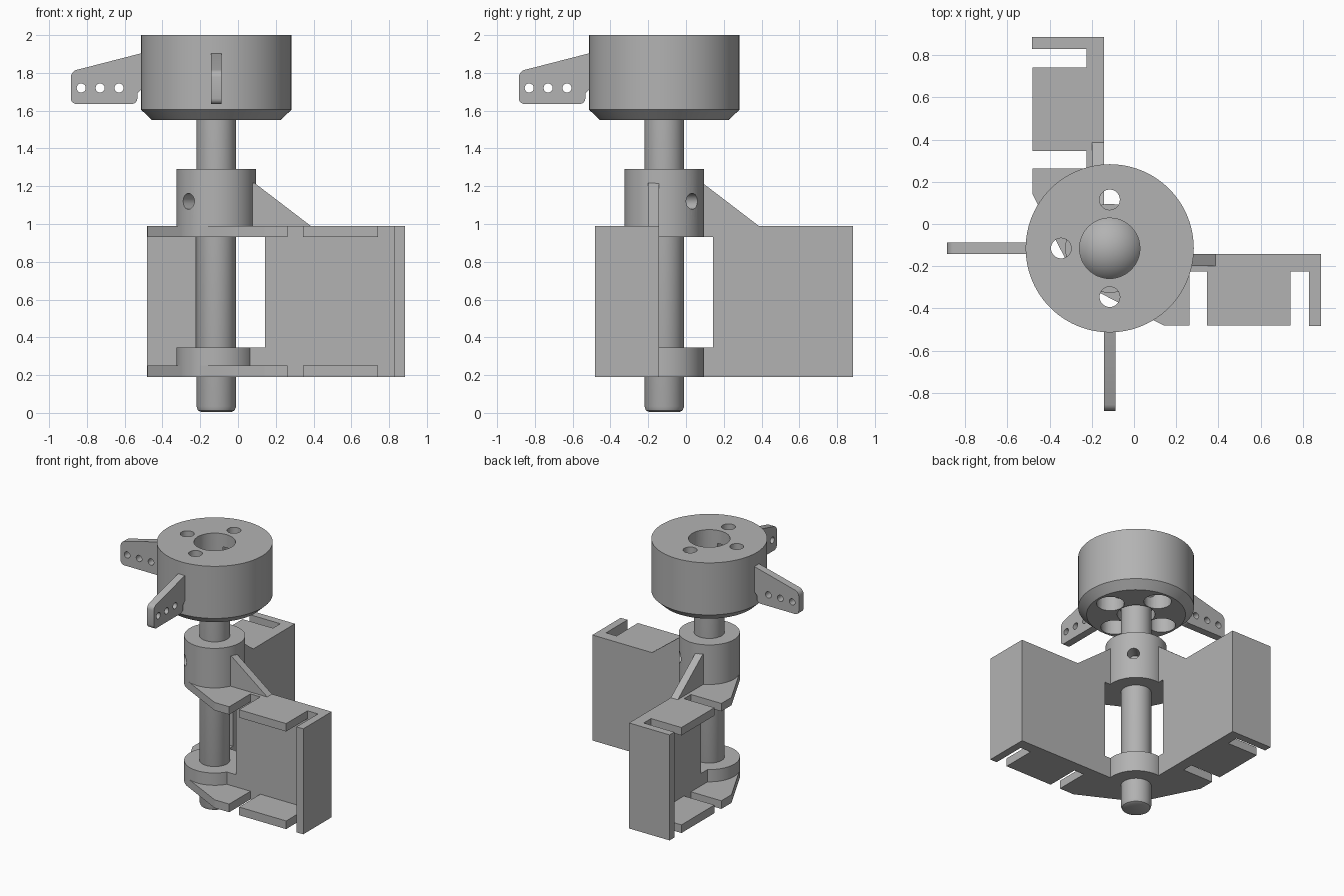
import bpy, bmesh, math
from mathutils import Matrix, Vector

if "Cube" in bpy.data.objects:
    bpy.data.objects.remove(bpy.data.objects["Cube"])

C = -0.115  # the shaft axis stands at x = y = C

grey = bpy.data.materials.new("plain grey")
grey.use_nodes = True
grey.diffuse_color = (0.45, 0.45, 0.45, 1)
grey.node_tree.nodes["Principled BSDF"].inputs["Base Color"].default_value = (0.45, 0.45, 0.45, 1)


def finish(name, bm):
    bmesh.ops.recalc_face_normals(bm, faces=bm.faces[:])
    mesh = bpy.data.meshes.new(name)
    bm.to_mesh(mesh)
    bm.free()
    mesh.materials.append(grey)
    ob = bpy.data.objects.new(name, mesh)
    bpy.context.collection.objects.link(ob)
    return ob


def lathe(name, profile, segments=64, at=(C, C)):
    """Closed solid turned from (radius, z) points."""
    bm = bmesh.new()
    verts = [bm.verts.new((r, 0, z)) for r, z in profile]
    edges = [bm.edges.new(p) for p in zip(verts, verts[1:])]
    bmesh.ops.spin(bm, geom=verts + edges, cent=(0, 0, 0), axis=(0, 0, 1),
                   angle=math.tau, steps=segments)
    bmesh.ops.remove_doubles(bm, verts=bm.verts[:], dist=1e-5)
    bmesh.ops.translate(bm, verts=bm.verts[:], vec=(*at, 0))
    return finish(name, bm)


def prism(name, points, lo, hi, axis="z", swap=False, rounded=None, radius=0.03):
    """Outline extruded along z, or an x-z outline extruded along y."""
    bm = bmesh.new()
    place = (lambda a, b, h: (a, b, h)) if axis == "z" else (lambda a, b, h: (a, h, b))
    face = bm.faces.new([bm.verts.new(place(a, b, lo)) for a, b in points])
    new = bmesh.ops.extrude_face_region(bm, geom=[face])["geom"]
    bmesh.ops.translate(bm, vec=place(0, 0, hi - lo),
                        verts=[v for v in new if isinstance(v, bmesh.types.BMVert)])
    bmesh.ops.recalc_face_normals(bm, faces=bm.faces[:])
    if rounded:
        corners = [e for e in bm.edges if abs(e.verts[0].co.y - e.verts[1].co.y) > 0.01
                   and rounded(e.verts[0].co)]
        bmesh.ops.bevel(bm, geom=corners, offset=radius, segments=4, profile=0.5, affect="EDGES")
    if swap:
        for v in bm.verts:
            v.co = Vector((v.co.y, v.co.x, v.co.z))
    return finish(name, bm)


def box(name, x, y, z, swap=False):
    return prism(name, [(x[0], y[0]), (x[1], y[0]), (x[1], y[1]), (x[0], y[1])], *z, swap=swap)


def rod(radius, start, end, segments=32):
    """Cylindrical cutter between two points."""
    start, end = Vector(start), Vector(end)
    way = end - start
    bm = bmesh.new()
    turn = way.to_track_quat("Z", "Y").to_matrix().to_4x4()
    bmesh.ops.create_cone(bm, cap_ends=True, segments=segments, radius1=radius, radius2=radius,
                          depth=way.length, matrix=Matrix.Translation((start + end) / 2) @ turn)
    ob = finish("cutter", bm)
    ob.hide_render = True
    return ob


def cut(ob, cutters):
    for c in cutters:
        mod = ob.modifiers.new("hole", "BOOLEAN")
        mod.operation, mod.solver, mod.object = "DIFFERENCE", "EXACT", c
    graph = bpy.context.evaluated_depsgraph_get()
    mesh = bpy.data.meshes.new_from_object(ob.evaluated_get(graph))
    ob.modifiers.clear()
    ob.data = mesh
    for c in cutters:
        bpy.data.objects.remove(c)


def smooth(ob):
    bpy.ops.object.select_all(action="DESELECT")
    ob.select_set(True)
    bpy.context.view_layer.objects.active = ob
    bpy.ops.object.shade_smooth_by_angle(angle=math.radians(30))


# Shaft with a rounded foot, and the ball on its top
shaft = lathe("shaft", [(0, 0.005), (0.08, 0.005), (0.097, 0.013), (0.105, 0.035),
                        (0.105, 1.72), (0, 1.72)])
ball_r, ball_z = 0.175, 1.74
arc = [math.pi * i / 24 - math.pi / 2 for i in range(25)]
ball = lathe("ball", [(ball_r * math.cos(a), ball_z + ball_r * math.sin(a)) for a in arc])

# Drum: chamfered below, four stepped holes and a central socket
drum = lathe("drum", [(0, 1.55), (0.34, 1.55), (0.398, 1.605), (0.398, 2.0), (0, 2.0)], 96)
holes = [rod(0.143, (C, C, 1.74), (C, C, 2.1), 48), rod(0.13, (C, C, 1.5), (C, C, 1.76), 48)]
for dx, dy in ((1, 0), (0, 1), (-1, 0), (0, -1)):
    x, y = C + 0.23 * dx, C + 0.23 * dy
    holes.append(rod(0.048, (x, y, 1.5), (x, y, 2.1)))
    holes.append(rod(0.095, (x, y, 1.5), (x, y, 1.9)))
cut(drum, holes)

# Collars around the shaft, the upper one cross-drilled for a screw
upper = lathe("upper_collar", [(0, 0.93), (0.21, 0.93), (0.21, 1.29), (0, 1.29)])
cut(upper, [rod(0.042, (C - 0.3, C - 0.3, 1.12), (C + 0.3, C + 0.3, 1.12))])
lower = lathe("lower_collar", [(0, 0.19), (0.21, 0.19), (0.21, 0.345), (0, 0.345)])

arm_outline = [(-0.48, 1.91), (-0.515, 1.903), (-0.885, 1.808), (-0.885, 1.635),
               (-0.533, 1.635), (-0.533, 1.69), (-0.515, 1.71), (-0.48, 1.71)]
plate_outline = [(-0.21, -0.302), (0.14, -0.48), (0.262, -0.48), (0.262, -0.142), (C, -0.142)]
gusset_outline = [(0.05, 0.95), (0.05, 1.22), (0.088, 1.217), (0.385, 0.99), (0.385, 0.95)]

# Two drilled arms and two bracket wings, mirrored across the diagonal
for side, swap in (("right", False), ("front", True)):
    arm = prism(side + "_arm", arm_outline, C - 0.028, C + 0.028, "y", swap,
                lambda p: p.x < -0.8 or (p.x < -0.53 and p.z < 1.65))
    drills = []
    for d in (-0.83, -0.73, -0.63):
        a, b = (d, C - 0.1, 1.72), (d, C + 0.1, 1.72)
        if swap:
            a, b = (a[1], a[0], a[2]), (b[1], b[0], b[2])
        drills.append(rod(0.024, a, b, 24))
    cut(arm, drills)
    smooth(arm)

for side, swap in (("left", False), ("back", True)):
    box(side + "_wing_wall", (0.142, 0.885), (-0.225, -0.142), (0.19, 0.99), swap)
    box(side + "_wing_end", (0.828, 0.885), (-0.482, -0.142), (0.19, 0.99), swap)
    box(side + "_wing_lug", (0.0, 0.142), (-0.225, -0.142), (0.19, 0.345), swap)
    for level, lo, hi in (("top", 0.93, 0.99), ("bottom", 0.19, 0.252)):
        prism(f"{side}_{level}_plate", plate_outline, lo, hi, swap=swap)
        box(f"{side}_{level}_tab", (0.345, 0.74), (-0.48, -0.2), (lo, hi), swap)
    prism(side + "_gusset", gusset_outline, -0.2, -0.142, "y", swap)

for ob in (shaft, ball, drum, upper, lower):
    smooth(ob)
